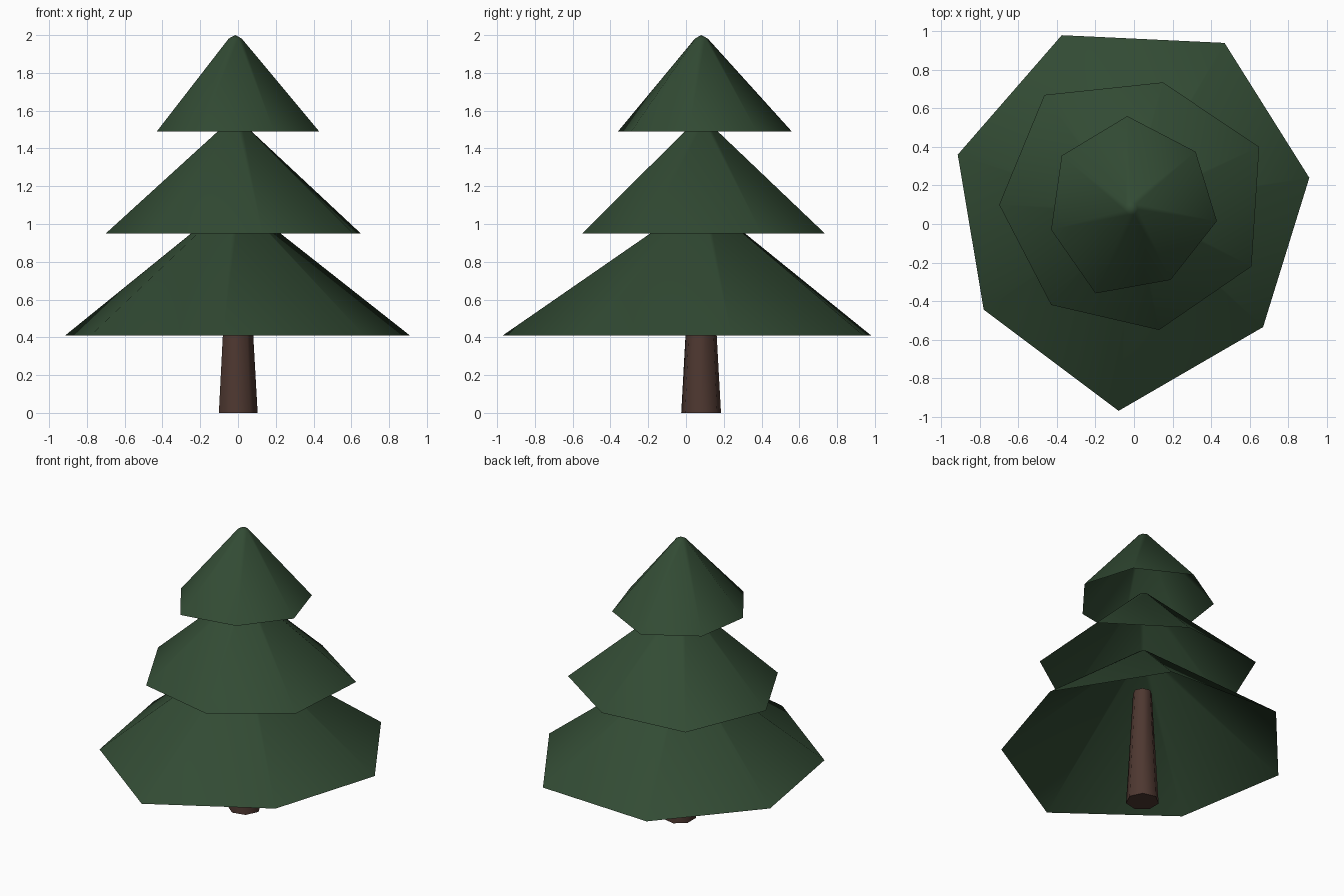
import bpy, bmesh, math
from mathutils import Vector

cube = bpy.data.objects.get("Cube")
if cube:
    bpy.data.objects.remove(cube, do_unlink=True)


def make_material(name, colour):
    mat = bpy.data.materials.new(name)
    mat.use_nodes = True
    mat.diffuse_color = (*colour, 1)
    mat.node_tree.nodes["Principled BSDF"].inputs["Base Color"].default_value = (*colour, 1)
    return mat


def finish(name, bm, mat):
    bmesh.ops.recalc_face_normals(bm, faces=bm.faces)
    mesh = bpy.data.meshes.new(name)
    bm.to_mesh(mesh)
    bm.free()
    mesh.materials.append(mat)
    obj = bpy.data.objects.new(name, mesh)
    bpy.context.collection.objects.link(obj)
    return obj


def bridge(bm, low, high):
    n = len(low)
    return [bm.faces.new((low[i], low[(i + 1) % n], high[(i + 1) % n], high[i])) for i in range(n)]


green = make_material("pine green", (0.032, 0.070, 0.034))
brown = make_material("bark brown", (0.076, 0.039, 0.030))
AXIS = Vector((-0.015, 0.08))
TIP_RADIUS = 0.035


def foliage(name, rim_z, tip_z, rim):
    """Open hollow cone with an uneven rim and a small blunted tip."""
    bm = bmesh.new()
    low, high = [], []
    for x, y in rim:
        shoulder = AXIS + (Vector((x, y)) - AXIS).normalized() * TIP_RADIUS
        low.append(bm.verts.new((x, y, rim_z)))
        high.append(bm.verts.new((*shoulder, tip_z - 0.018)))
    tip = bm.verts.new((*AXIS, tip_z))
    faces = bridge(bm, low, high)
    for i in range(len(high)):
        faces.append(bm.faces.new((high[i], high[(i + 1) % len(high)], tip)))
    for f in faces:
        f.smooth = True
    finish(name, bm, green)


# Three tiers of branches
foliage("lower_foliage", 0.41, 1.13,
        [(-0.375, 0.98), (-0.915, 0.36), (-0.78, -0.445), (-0.08, -0.97),
         (0.67, -0.535), (0.91, 0.24), (0.47, 0.94)])
foliage("middle_foliage", 0.95, 1.56,
        [(0.15, 0.735), (-0.465, 0.67), (-0.70, 0.10), (-0.43, -0.42),
         (0.13, -0.55), (0.61, -0.22), (0.65, 0.40)])
foliage("upper_foliage", 1.49, 2.0,
        [(-0.035, 0.56), (-0.375, 0.355), (-0.43, -0.03), (-0.20, -0.36),
         (0.19, -0.29), (0.43, 0.015), (0.32, 0.375)])

# Tapered trunk, capped at both ends
bm = bmesh.new()
SIDES = 7
rings = []
for radius, z in ((0.108, 0), (0.062, 0.81)):
    angles = [math.tau * i / SIDES for i in range(SIDES)]
    rings.append([bm.verts.new((radius * math.cos(a) - 0.004, radius * math.sin(a) + 0.08, z)) for a in angles])
for f in bridge(bm, *rings):
    f.smooth = True
for ring in rings:
    bm.faces.new(ring)
trunk = finish("trunk", bm, brown)

# Keep the trunk's cap edges crisp
bpy.ops.object.select_all(action='DESELECT')
trunk.select_set(True)
bpy.context.view_layer.objects.active = trunk
bpy.ops.object.shade_smooth_by_angle(angle=math.radians(60))
